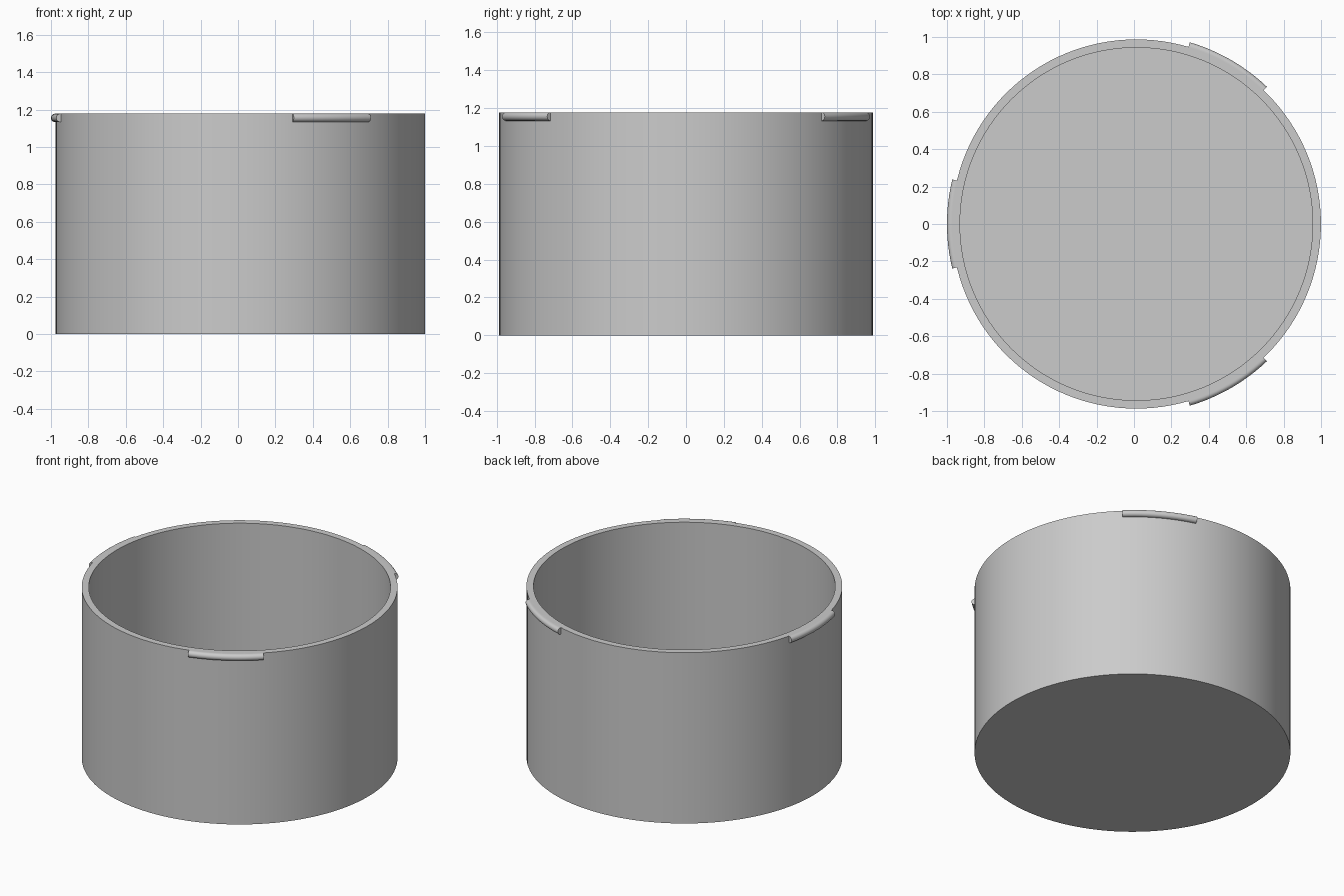
import bpy, bmesh, math

cube = bpy.data.objects.get("Cube")
if cube:
    bpy.data.objects.remove(cube, do_unlink=True)

CX = 0.0125            # cup axis, offset by the single lug on the right side
OUTER, INNER = 0.987, 0.943
HEIGHT, FLOOR = 1.178, 0.044
LUG_R = 0.0225         # radius of the rounded lug section

grey = bpy.data.materials.new("plain grey")
grey.use_nodes = True
colour = (0.6, 0.6, 0.6, 1)
grey.diffuse_color = colour
grey.node_tree.nodes["Principled BSDF"].inputs["Base Color"].default_value = colour


def finish(name, bm):
    bmesh.ops.recalc_face_normals(bm, faces=bm.faces)
    mesh = bpy.data.meshes.new(name)
    bm.to_mesh(mesh)
    bm.free()
    mesh.materials.append(grey)
    obj = bpy.data.objects.new(name, mesh)
    bpy.context.collection.objects.link(obj)
    bpy.ops.object.select_all(action='DESELECT')
    obj.select_set(True)
    bpy.context.view_layer.objects.active = obj
    bpy.ops.object.shade_smooth_by_angle(angle=math.radians(35))
    return obj


def ring(bm, radius, z, sides=128):
    angles = [2 * math.pi * i / sides for i in range(sides)]
    return [bm.verts.new((CX + radius * math.cos(a), radius * math.sin(a), z))
            for a in angles]


def bridge(bm, a, b, closed=True):
    n = len(a)
    for i in range(n if closed else n - 1):
        j = (i + 1) % n
        bm.faces.new((a[i], a[j], b[j], b[i]))


# Open cup: outer wall, rim, inner wall and floor
bm = bmesh.new()
profile = [(OUTER, 0), (OUTER, HEIGHT), (INNER, HEIGHT), (INNER, FLOOR)]
rings = [ring(bm, r, z) for r, z in profile]
for lower, upper in zip(rings, rings[1:]):
    bridge(bm, lower, upper)
bm.faces.new(rings[0])
bm.faces.new(rings[-1])
finish("cup_body", bm)


# Locking lugs: a half-round section swept along a short arc
def lug(name, centre_deg, half_deg=13.6, steps=12):
    bm = bmesh.new()
    mid_r, mid_z = 0.99, HEIGHT - LUG_R
    section = [(OUTER - 0.02, mid_z - LUG_R)]
    for k in range(13):
        t = math.radians(-90 + 15 * k)
        section.append((mid_r + LUG_R * math.cos(t), mid_z + LUG_R * math.sin(t)))
    section.append((OUTER - 0.02, mid_z + LUG_R))
    rows = []
    for i in range(steps + 1):
        a = math.radians(centre_deg + half_deg * (2 * i / steps - 1))
        rows.append([bm.verts.new((CX + r * math.cos(a), r * math.sin(a), z))
                     for r, z in section])
    for a, b in zip(rows, rows[1:]):
        bridge(bm, a, b)
    bm.faces.new(rows[0])
    bm.faces.new(rows[-1])
    finish(name, bm)


for name, angle in (("back_left_lug", 60), ("right_lug", 180), ("front_left_lug", 300)):
    lug(name, angle)
